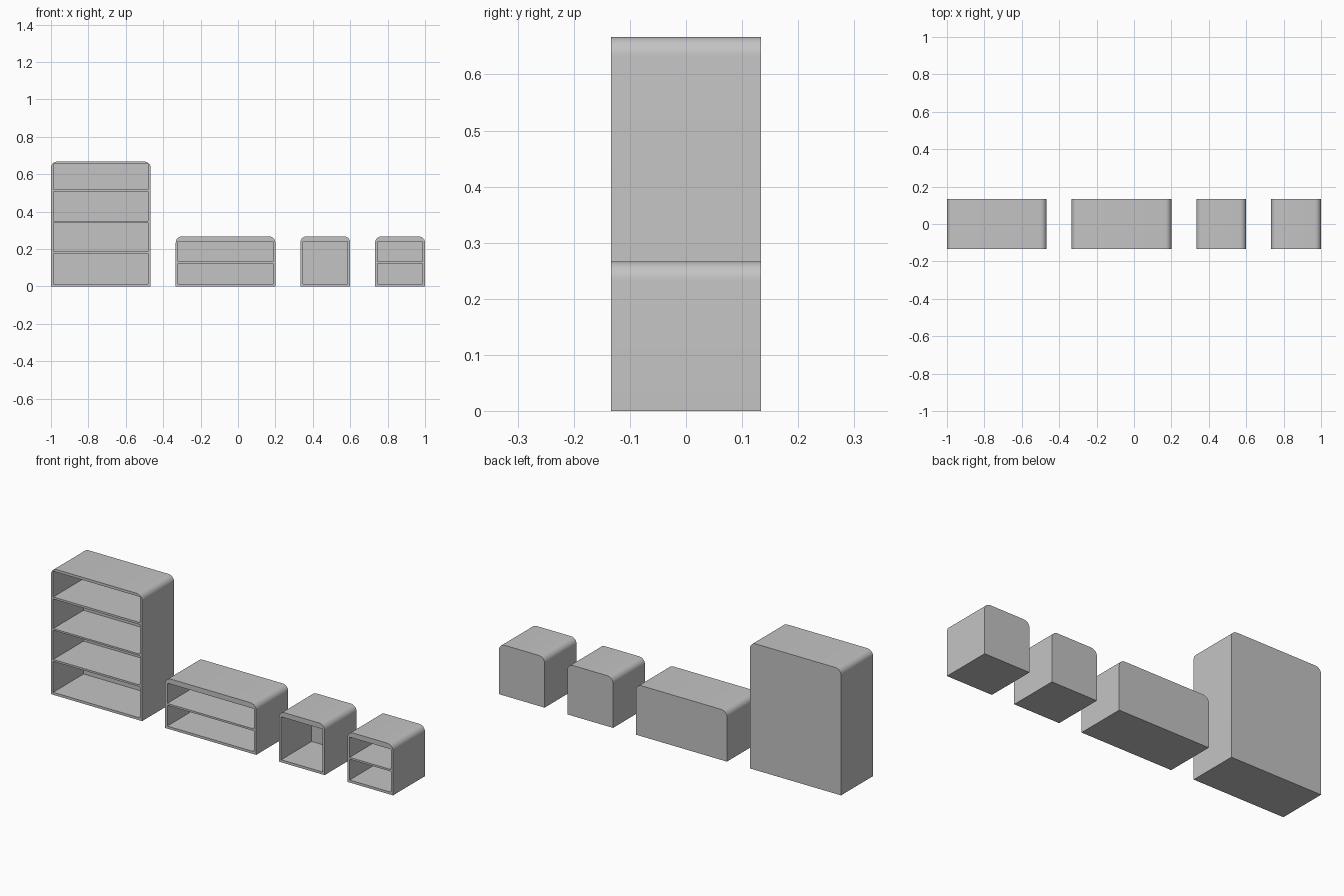
import bpy
import bmesh
from math import radians
from mathutils import Matrix

DEPTH = 0.267      # front to back
WALL = 0.0133      # sides, floor and back panel
RADIUS = 0.033     # rounded top corners

if "Cube" in bpy.data.objects:
    bpy.data.objects.remove(bpy.data.objects["Cube"])

grey = bpy.data.materials.new("light_grey")
grey.use_nodes = True
colour = (0.55, 0.55, 0.55, 1)
grey.diffuse_color = colour
grey.node_tree.nodes["Principled BSDF"].inputs["Base Color"].default_value = colour


def add_box(bm, x0, x1, y0, y1, z0, z1):
    size = Matrix.Diagonal((x1 - x0, y1 - y0, z1 - z0, 1))
    centre = Matrix.Translation(((x0 + x1) / 2, (y0 + y1) / 2, (z0 + z1) / 2))
    bmesh.ops.create_cube(bm, size=1, matrix=centre @ size)


def to_object(bm, name):
    mesh = bpy.data.meshes.new(name)
    bm.to_mesh(mesh)
    bm.free()
    obj = bpy.data.objects.new(name, mesh)
    bpy.context.collection.objects.link(obj)
    return obj


def cabinet(name, x0, x1, height, compartments):
    half = DEPTH / 2
    # Outer body with the two upper side edges rounded
    bm = bmesh.new()
    add_box(bm, x0, x1, -half, half, 0, height)
    top_edges = [e for e in bm.edges
                 if all(v.co.z > height - 0.001 for v in e.verts)
                 and abs(e.verts[0].co.x - e.verts[1].co.x) < 0.001]
    bmesh.ops.bevel(bm, geom=top_edges, offset=RADIUS, segments=8,
                    profile=0.5, affect='EDGES')
    body = to_object(bm, name)
    body.data.materials.append(grey)

    # Open compartments, leaving the shelves between them
    bm = bmesh.new()
    for bottom, top in compartments:
        add_box(bm, x0 + WALL, x1 - WALL, -half - 0.1, half - WALL, bottom, top)
    cutter = to_object(bm, name + "_cutter")
    cutter.data.materials.append(grey)
    cutter.hide_render = True

    cut = body.modifiers.new("compartments", 'BOOLEAN')
    cut.operation = 'DIFFERENCE'
    cut.solver = 'EXACT'
    cut.object = cutter

    bpy.ops.object.select_all(action='DESELECT')
    body.select_set(True)
    bpy.context.view_layer.objects.active = body
    bpy.ops.object.modifier_apply(modifier=cut.name)
    bpy.data.objects.remove(cutter)
    bpy.ops.object.shade_smooth_by_angle(angle=radians(30))


two_shelf = [(WALL, 0.123), (0.133, 0.24)]
cabinet("tall_bookcase", -1, -0.467, 0.667,
        [(WALL, 0.177), (0.187, 0.341), (0.35, 0.506), (0.517, 0.653)])
cabinet("wide_low_shelf", -0.333, 0.2, 0.267, two_shelf)
cabinet("open_cube", 0.333, 0.6, 0.267, [(WALL, 0.24)])
cabinet("cube_with_shelf", 0.733, 1, 0.267, two_shelf)
